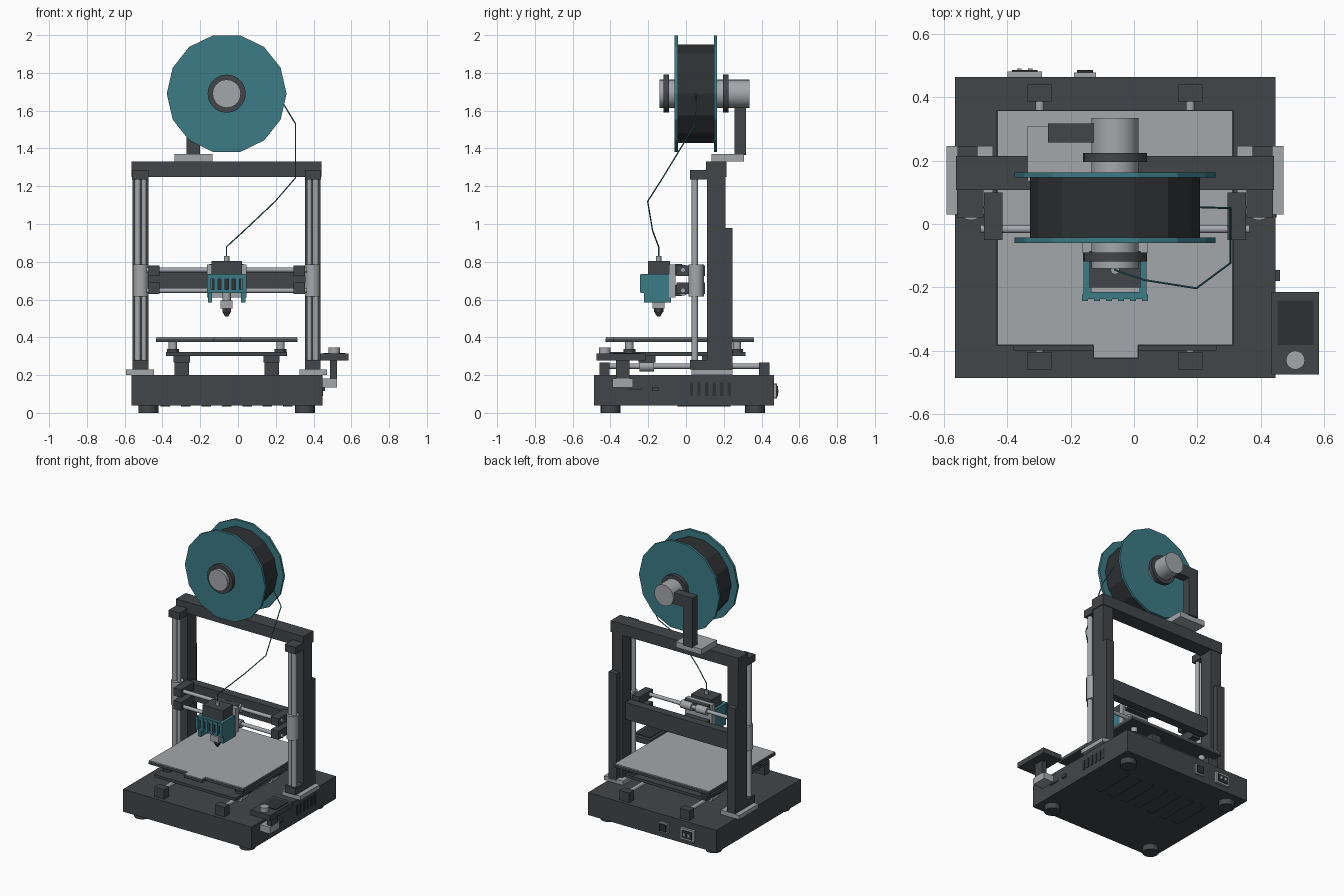
import bpy, math
from mathutils import Vector

CX = -0.06  # centre line of the machine


def material(name, rgb):
    m = bpy.data.materials.new(name)
    m.diffuse_color = (*rgb, 1)
    return m


DARK = material("charcoal", (0.055, 0.062, 0.068))
BLACK = material("black", (0.028, 0.030, 0.033))
LIGHT = material("light_grey", (0.37, 0.385, 0.41))
TEAL = material("teal", (0.045, 0.20, 0.24))


def box(name, x, y, z, mat):
    """Box from (min, max) pairs."""
    v = [(a, b, c) for a in x for b in y for c in z]
    f = [(0, 1, 3, 2), (4, 6, 7, 5), (0, 4, 5, 1), (2, 3, 7, 6), (0, 2, 6, 4), (1, 5, 7, 3)]
    me = bpy.data.meshes.new(name)
    me.from_pydata(v, [], f)
    me.materials.append(mat)
    ob = bpy.data.objects.new(name, me)
    bpy.context.collection.objects.link(ob)
    return ob


def rod(name, a, b, r, mat, n=16, r2=None, smooth=True):
    """Cylinder or cone between two points."""
    a, b = Vector(a), Vector(b)
    d = b - a
    bpy.ops.mesh.primitive_cone_add(vertices=n, radius1=r, radius2=r if r2 is None else r2,
                                    depth=d.length, location=(a + b) / 2)
    ob = bpy.context.object
    ob.rotation_euler = d.to_track_quat('Z', 'Y').to_euler()
    ob.name = name
    ob.data.materials.append(mat)
    if smooth:
        bpy.ops.object.shade_smooth_by_angle(angle=math.radians(30))
    return ob


def disc(name, y0, y1, r, mat, n=14):
    """Faceted disc on the spool axis, with a corner pointing to +x."""
    ring = [(r * math.cos(2 * math.pi * i / n), r * math.sin(2 * math.pi * i / n)) for i in range(n)]
    v = [(CX + p, y, 1.69 + q) for y in (y0, y1) for p, q in ring]
    f = [tuple(range(n)), tuple(reversed(range(n, 2 * n)))]
    f += [(i, i + n, (i + 1) % n + n, (i + 1) % n) for i in range(n)]
    me = bpy.data.meshes.new(name)
    me.from_pydata(v, [], f)
    me.materials.append(mat)
    ob = bpy.data.objects.new(name, me)
    bpy.context.collection.objects.link(ob)


# Base housing, feet and bottom vents
box("base", (-0.565, 0.447), (-0.487, 0.465), (0.04, 0.20), DARK)
for x in (-0.475, 0.355):
    for y in (-0.40, 0.365):
        rod("foot", (x, y, 0), (x, y, 0.045), 0.053, DARK)
for i in range(7):
    x = CX + (i - 3) * 0.108
    box("bottom_vent", (x - 0.025, x + 0.025), (-0.045, 0.235), (0.033, 0.042), DARK)
for i in range(6):
    y = 0.02 + i * 0.04
    box("side_vent", (0.44, 0.451), (y, y + 0.018), (0.09, 0.16), BLACK)

# Ports on the side and back
box("card_slot", (0.44, 0.451), (-0.31, -0.23), (0.12, 0.13), BLACK)
box("side_port", (0.44, 0.461), (-0.18, -0.145), (0.115, 0.135), DARK)
box("power_socket", (-0.40, -0.29), (0.46, 0.482), (0.075, 0.155), LIGHT)
box("socket_recess", (-0.385, -0.305), (0.46, 0.486), (0.088, 0.142), BLACK)
for x in (-0.37, -0.335):
    box("socket_pin", (x, x + 0.015), (0.46, 0.491), (0.105, 0.125), LIGHT)
box("switch_frame", (-0.19, -0.12), (0.46, 0.478), (0.08, 0.15), LIGHT)
box("power_switch", (-0.18, -0.13), (0.46, 0.486), (0.09, 0.14), BLACK)

# Gantry: columns, rods, sliders and brackets on both sides
box("top_beam", (-0.563, 0.443), (0.107, 0.215), (1.25, 1.33), DARK)
for s in (-1, 1):
    def span(a, b):
        return tuple(sorted((CX + s * a, CX + s * b)))
    box("column", span(0.415, 0.498), (0.11, 0.21), (0.20, 1.26), DARK)
    box("column_cover", span(0.435, 0.498), (0.21, 0.247), (0.21, 0.98), DARK)
    box("column_plate", span(0.385, 0.532), (0.03, 0.247), (0.20, 0.23), LIGHT)
    box("lower_bracket", span(0.415, 0.498), (0.02, 0.112), (0.23, 0.28), DARK)
    box("upper_bracket", span(0.415, 0.5), (0.02, 0.112), (1.235, 1.285), DARK)
    for dx, r in ((0.438, 0.014), (0.471, 0.017)):
        rod("lift_rod", (CX + s * dx, 0.047, 0.27), (CX + s * dx, 0.047, 1.25), r, LIGHT)
    rod("slider", (CX + s * 0.455, 0.053, 0.615), (CX + s * 0.455, 0.053, 0.785), 0.041, LIGHT)
    for z in ((0.725, 0.78), (0.63, 0.69)):
        box("rod_clamp", span(0.355, 0.414), (-0.05, 0.10), z, DARK)

# Cross beam and rods
box("cross_beam", (-0.475, 0.355), (0.115, 0.175), (0.635, 0.755), DARK)
for z in (0.757, 0.648):
    rod("cross_rod", (-0.485, -0.016, z), (0.365, -0.016, z), 0.013, LIGHT)
    for x in (-0.12, 0.0):
        rod("cross_bearing", (x - 0.042, -0.016, z), (x + 0.042, -0.016, z), 0.028, LIGHT)
    box("bearing_holder", (-0.15, 0.03), (-0.058, -0.02), (z - 0.03, z + 0.03), DARK)

# Print head
box("carriage_plate", (-0.165, 0.045), (-0.09, -0.055), (0.61, 0.785), LIGHT)
box("feed_motor", (-0.14, 0.02), (-0.20, -0.085), (0.64, 0.805), DARK)
box("fan_plate", (-0.135, 0.017), (-0.22, -0.195), (0.645, 0.73), LIGHT)
for x in ((-0.16, -0.137), (0.017, 0.04)):
    box("shroud_side", x, (-0.222, -0.08), (0.585, 0.735), TEAL)
for z in ((0.71, 0.735), (0.635, 0.652)):
    box("shroud_rail", (-0.16, 0.04), (-0.237, -0.215), z, TEAL)
box("shroud_back", (-0.137, 0.017), (-0.226, -0.22), (0.652, 0.71), BLACK)
for i in range(6):
    x = -0.155 + i * 0.038
    box("shroud_bar", (x - 0.010, x + 0.010), (-0.243, -0.222), (0.637, 0.733), TEAL)
rod("heat_break", (CX, -0.145, 0.585), (CX, -0.145, 0.65), 0.022, LIGHT)
box("heater_block", (-0.092, -0.028), (-0.177, -0.113), (0.552, 0.595), LIGHT)
rod("nozzle_collar", (CX, -0.145, 0.535), (CX, -0.145, 0.555), 0.025, DARK, 6, smooth=False)
rod("nozzle_tip", (CX, -0.145, 0.51), (CX, -0.145, 0.537), 0.008, DARK, 12, 0.024)
rod("filament_inlet", (CX, -0.145, 0.80), (CX, -0.145, 0.83), 0.014, LIGHT)

# Bed with front tab, posts and moving frame
box("heated_bed", (-0.434, 0.314), (-0.385, 0.36), (0.375, 0.394), DARK)
box("bed_tab", (-0.13, 0.014), (-0.425, -0.38), (0.375, 0.394), DARK)
box("print_sheet", (-0.432, 0.312), (-0.383, 0.358), (0.393, 0.401), LIGHT)
box("sheet_tab", (-0.128, 0.012), (-0.423, -0.38), (0.393, 0.401), LIGHT)
for x in (-0.345, 0.225):
    for y in (-0.30, 0.27):
        rod("bed_post", (x, y, 0.32), (x, y, 0.376), 0.022, LIGHT)
        rod("level_nut", (x, y, 0.30), (x, y, 0.338), 0.032, DARK, 12)
box("bed_frame", (-0.38, 0.26), (-0.40, 0.315), (0.302, 0.322), DARK)

# Bed rails with end blocks and bearings
for x in (-0.298, 0.178):
    rod("bed_rail", (x, -0.44, 0.247), (x, 0.42, 0.247), 0.014, LIGHT)
    for y in (-0.432, 0.414):
        box("rail_block", (x - 0.038, x + 0.038), (y - 0.027, y + 0.027), (0.20, 0.268), DARK)
    for y in (-0.207, 0.13):
        rod("rail_bearing", (x, y - 0.038, 0.247), (x, y + 0.038, 0.247), 0.028, LIGHT)
        box("bearing_cap", (x - 0.043, x + 0.043), (y - 0.045, y + 0.045), (0.268, 0.304), DARK)

# Control panel on a side arm
box("panel_bracket", (0.44, 0.525), (-0.39, -0.28), (0.135, 0.182), LIGHT)
box("panel_post", (0.488, 0.525), (-0.37, -0.30), (0.18, 0.28), DARK)
box("control_panel", (0.433, 0.585), (-0.475, -0.215), (0.277, 0.314), DARK)
box("screen", (0.453, 0.567), (-0.382, -0.242), (0.312, 0.318), BLACK)
rod("dial", (0.51, -0.43, 0.31), (0.51, -0.43, 0.345), 0.03, LIGHT)

# Spool, its axle and holder
disc("front_flange", -0.06, -0.042, 0.317, TEAL)
disc("back_flange", 0.147, 0.163, 0.317, TEAL)
disc("wound_filament", -0.043, 0.148, 0.268, BLACK)
rod("axle", (CX, -0.14, 1.69), (CX, 0.335, 1.69), 0.075, LIGHT, 20)
for y in (-0.118, 0.196):
    rod("axle_ring", (CX, y, 1.69), (CX, y + 0.028, 1.69), 0.101, DARK, 20)
box("holder_foot", (-0.337, -0.135), (0.135, 0.308), (1.33, 1.37), LIGHT)
box("holder_post", (-0.272, -0.20), (0.258, 0.318), (1.365, 1.72), DARK)
box("holder_arm", (-0.21, -0.10), (0.258, 0.318), (1.64, 1.72), DARK)

# Loose filament running from spool to head
pts = [(0.207, 0.053, 1.69), (0.305, 0.05, 1.53), (0.305, -0.123, 1.245), (0.197, -0.203, 1.12),
       (0.033, -0.177, 0.965), (CX, -0.145, 0.88), (CX, -0.145, 0.82)]
for a, b in zip(pts, pts[1:]):
    rod("filament_strand", a, b, 0.0035, TEAL, 6)
